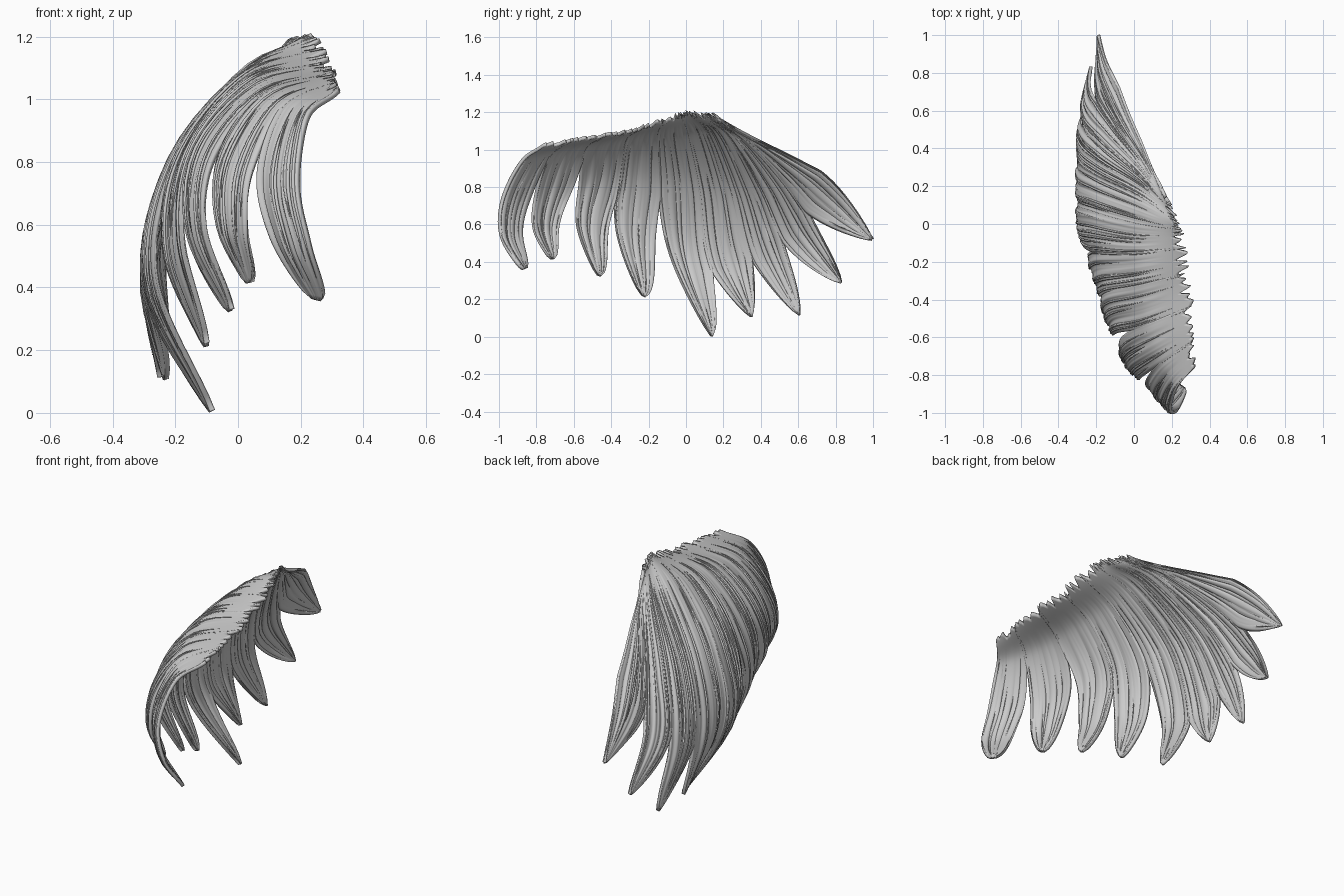
import bpy, math, random
from mathutils import Vector

if "Cube" in bpy.data.objects:
    bpy.data.objects.remove(bpy.data.objects["Cube"])

random.seed(4)

# Guide spines, front to back: five (x, y, z) points from root to tip
GUIDES = [
    [(.30, -.71, 1.04), (.18, -.82, .96), (.13, -.92, .75), (.17, -.945, .55), (.25, -.87, .355)],
    [(.29, -.55, 1.07), (.10, -.65, 1.0), (-.02, -.72, .80), (-.03, -.76, .60), (.03, -.72, .41)],
    [(.27, -.35, 1.10), (.05, -.42, 1.04), (-.12, -.46, .84), (-.14, -.51, .59), (-.03, -.47, .32)],
    [(.25, -.20, 1.14), (.02, -.24, 1.07), (-.17, -.26, .83), (-.21, -.28, .54), (-.11, -.23, .21)],
    [(.23, -.07, 1.18), (.00, -.07, 1.08), (-.22, -.03, .80), (-.29, .00, .42), (-.09, .135, -.005)],
    [(.21, .00, 1.20), (.02, .08, 1.10), (-.21, .17, .80), (-.30, .23, .45), (-.24, .35, .10)],
    [(.19, .06, 1.195), (.04, .19, 1.09), (-.19, .33, .79), (-.29, .44, .46), (-.26, .61, .11)],
    [(.17, .11, 1.19), (.04, .27, 1.08), (-.15, .47, .81), (-.26, .62, .54), (-.24, .835, .285)],
    [(.15, .15, 1.18), (.05, .34, 1.07), (-.08, .56, .90), (-.17, .77, .72), (-.20, 1.0, .52)],
]
# Where neighbouring locks separate along their length (0 root, 1 tip)
SPLIT = [.35, .24, .32, .60, .55, .80, .78, .72, .68, .62]
# How blunt each lock ends (smaller = blunter)
BLUNT = [.36, .45, .52, .55, .7, .75, .75, .75, .8]
ROWS, COLS = 44, 40


def spline(pts, f):
    """Catmull-Rom through pts at fractional index f, straight ends."""
    p = [2 * pts[0] - pts[1]] + list(pts) + [2 * pts[-1] - pts[-2]]
    i = max(0, min(len(pts) - 2, math.floor(f)))
    k = f - i
    a, b, c, d = p[i:i + 4]
    if k < 0:
        return b + (c - b) * k
    if k > 1:
        return c + (c - b) * (k - 1)
    return .5 * (2 * b + (c - a) * k + (2 * a - 5 * b + 4 * c - d) * k * k
                 + (3 * b - a - 3 * c + d) * k ** 3)


SPINES = [[Vector(p) for p in g] for g in GUIDES]


def shell(u, t):
    """Point on the overall hair sheet: u = lock index, t = root to tip."""
    return spline([spline(s, t * 4) for s in SPINES], u)


def normal(u, t):
    e = .02
    du = shell(u + e, t) - shell(u - e, t)
    dt = shell(u, t + e) - shell(u, t - e)
    return du.cross(dt).normalized()


def across(i, v, t):
    """Sheet coordinate u at v (-1..1) across lock i, tapering after the split."""
    split = SPLIT[i] if v < 0 else SPLIT[i + 1]
    full = .40 if i == 0 and v < 0 else .53
    s = max(0, (t - split) / (1 - split))
    return i + v * full * max(0, 1 - s) ** BLUNT[i]


def make_lock(i):
    # softly ragged root edge along the parting
    tufts = [random.uniform(-.04, .03) for _ in range(12)]
    start = [spline(tufts, c * 11 / COLS) for c in range(COLS + 1)]
    rough = [random.uniform(-1, 1) for _ in range(COLS + 1)]
    ph = random.uniform(0, 6)
    verts, faces = [], []
    for r in range(ROWS + 1):
        for c in range(COLS + 1):
            t = start[c] + (r / ROWS) * (.997 - start[c])
            v = 2 * c / COLS - 1
            u = across(i, v, t)
            # Combed strand grooves plus a rounded body towards the tip
            groove = .002 * rough[c] + .004 * math.sin(9 * v + ph + 3 * t) + .002 * math.sin(21 * v - ph + 4 * t)
            fade = min(1, max(0, 2 * t - .2)) * min(1, (1 - t) * 5)
            body = .022 * (1 - v * v) * max(0, t - .3) * min(1, (1 - t) * 5)
            verts.append(shell(u, t) + normal(u, max(.03, min(t, .97))) * (groove * fade + body - .003))
    n = COLS + 1
    for r in range(ROWS):
        for c in range(COLS):
            a = r * n + c
            faces.append((a, a + 1, a + n + 1, a + n))
    me = bpy.data.meshes.new("hair_lock")
    me.from_pydata(verts, [], faces)
    for p in me.polygons:
        p.use_smooth = True
    ob = bpy.data.objects.new(f"hair_lock_{i + 1}", me)
    bpy.context.collection.objects.link(ob)
    m = ob.modifiers.new("thickness", 'SOLIDIFY')
    m.thickness = .018
    m.offset = -1


for i in range(len(SPINES)):
    make_lock(i)

# Fine loose strands lying on the locks
cu = bpy.data.curves.new("loose_strands", 'CURVE')
cu.dimensions = '3D'
cu.bevel_depth = .006
cu.bevel_resolution = 1
for k in range(72):
    i = k % len(SPINES)
    v = random.uniform(-.9, .9)
    t0, t1 = random.uniform(.05, .4), random.uniform(.65, .95)
    sp = cu.splines.new('POLY')
    sp.points.add(15)
    for j, pt in enumerate(sp.points):
        t = t0 + (t1 - t0) * j / 15
        u = across(i, v, t)
        body = .022 * (1 - v * v) * max(0, t - .3) * min(1, (1 - t) * 5)
        pt.co = (*(shell(u, t) + normal(u, t) * body), 1)
        pt.radius = math.sin(math.pi * (j + .1) / 15.2)
strands = bpy.data.objects.new("loose_strands", cu)
bpy.context.collection.objects.link(strands)
